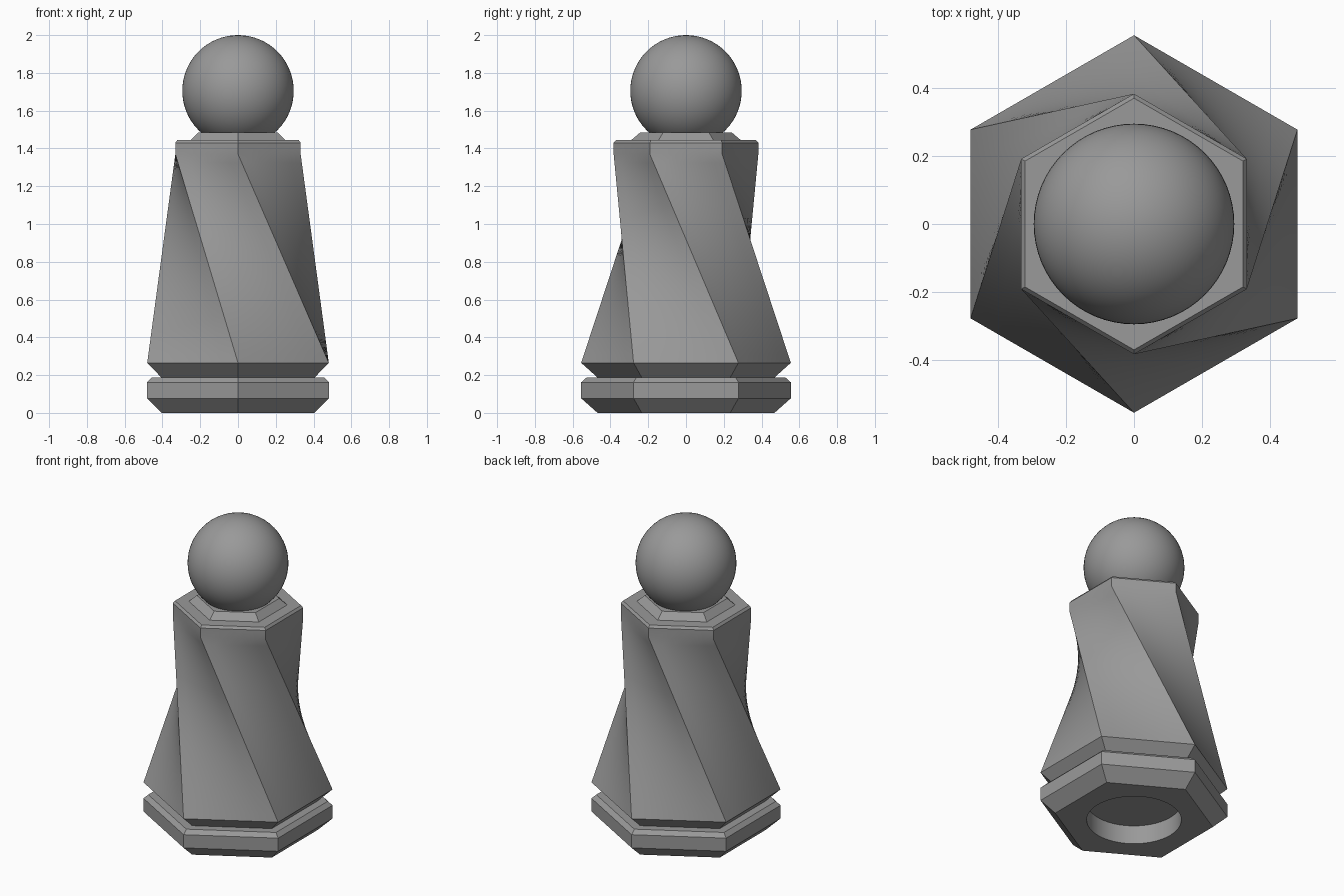
import bpy, bmesh, math
from mathutils import Vector

if "Cube" in bpy.data.objects:
    bpy.data.objects.remove(bpy.data.objects["Cube"])

grey = bpy.data.materials.new("mid_grey")
grey.diffuse_color = (0.32, 0.32, 0.32, 1)
grey.use_nodes = True
grey.node_tree.nodes["Principled BSDF"].inputs["Base Color"].default_value = grey.diffuse_color


def finish(bm, name):
    bmesh.ops.recalc_face_normals(bm, faces=bm.faces)
    mesh = bpy.data.meshes.new(name)
    bm.to_mesh(mesh)
    bm.free()
    mesh.materials.append(grey)
    obj = bpy.data.objects.new(name, mesh)
    bpy.context.collection.objects.link(obj)
    bpy.ops.object.select_all(action='DESELECT')
    obj.select_set(True)
    bpy.context.view_layer.objects.active = obj
    bpy.ops.object.shade_smooth_by_angle(angle=math.radians(30))
    return obj


def ring(radius, z, count=6, turn=0.0):
    """Points of a regular polygon, first corner at the front."""
    start = -math.pi / 2 + turn
    return [Vector((radius * math.cos(start + math.tau * i / count),
                    radius * math.sin(start + math.tau * i / count), z))
            for i in range(count)]


def bridge(bm, a, b):
    n = len(a)
    for i in range(n):
        j = (i + 1) % n
        bm.faces.new((a[i], a[j], b[j], b[i]))


def add_ring(bm, points):
    return [bm.verts.new(p) for p in points]


def split_sides(points, parts):
    """Divide each straight side of a polygon."""
    n = len(points)
    return [points[i].lerp(points[(i + 1) % n], k / parts)
            for i in range(n) for k in range(parts)]


# Base foot, with a round recess in its underside
FOOT = [(0.468, 0), (0.555, 0.077), (0.555, 0.162), (0.527, 0.187), (0.468, 0.187), (0.555, 0.265)]
HOLE_R, HOLE_DEPTH, SEG = 0.277, 0.12, 8
bm = bmesh.new()
rings = [add_ring(bm, ring(r, z)) for r, z in FOOT]
for a, b in zip(rings, rings[1:]):
    bridge(bm, a, b)
rim = add_ring(bm, ring(HOLE_R, 0, 6 * SEG))
roof = add_ring(bm, ring(HOLE_R, HOLE_DEPTH, 6 * SEG))
for i in range(6):
    arc = [rim[(i * SEG + k) % len(rim)] for k in range(SEG + 1)]
    bm.faces.new([rings[0][(i + 1) % 6], rings[0][i]] + arc)
bridge(bm, rim, roof)
bm.faces.new(roof)
# Twisted body: straight corner lines turn one sixth on the way up
LAYERS, PARTS = 24, 6
low, high = ring(0.555, 0.265), ring(0.383, 1.37, turn=-math.pi / 3)
low, high = split_sides(low, PARTS), split_sides(high, PARTS)
body = [add_ring(bm, [p.lerp(q, k / LAYERS) for p, q in zip(low, high)])
        for k in range(LAYERS + 1)]
for a, b in zip(body, body[1:]):
    bridge(bm, a, b)
# Shoulder and stepped collar
previous = body[-1]
for r, z in [(0.383, 1.43), (0.37, 1.445), (0.289, 1.445), (0.242, 1.485)]:
    level = add_ring(bm, split_sides(ring(r, z, turn=-math.pi / 3), PARTS))
    bridge(bm, previous, level)
    previous = level
bm.faces.new(previous)
finish(bm, "twisted_hexagonal_body")

# Ball on top
bm = bmesh.new()
bmesh.ops.create_uvsphere(bm, u_segments=64, v_segments=32, radius=0.295)
bmesh.ops.translate(bm, verts=bm.verts, vec=(0, 0, 1.705))
finish(bm, "ball_head")
